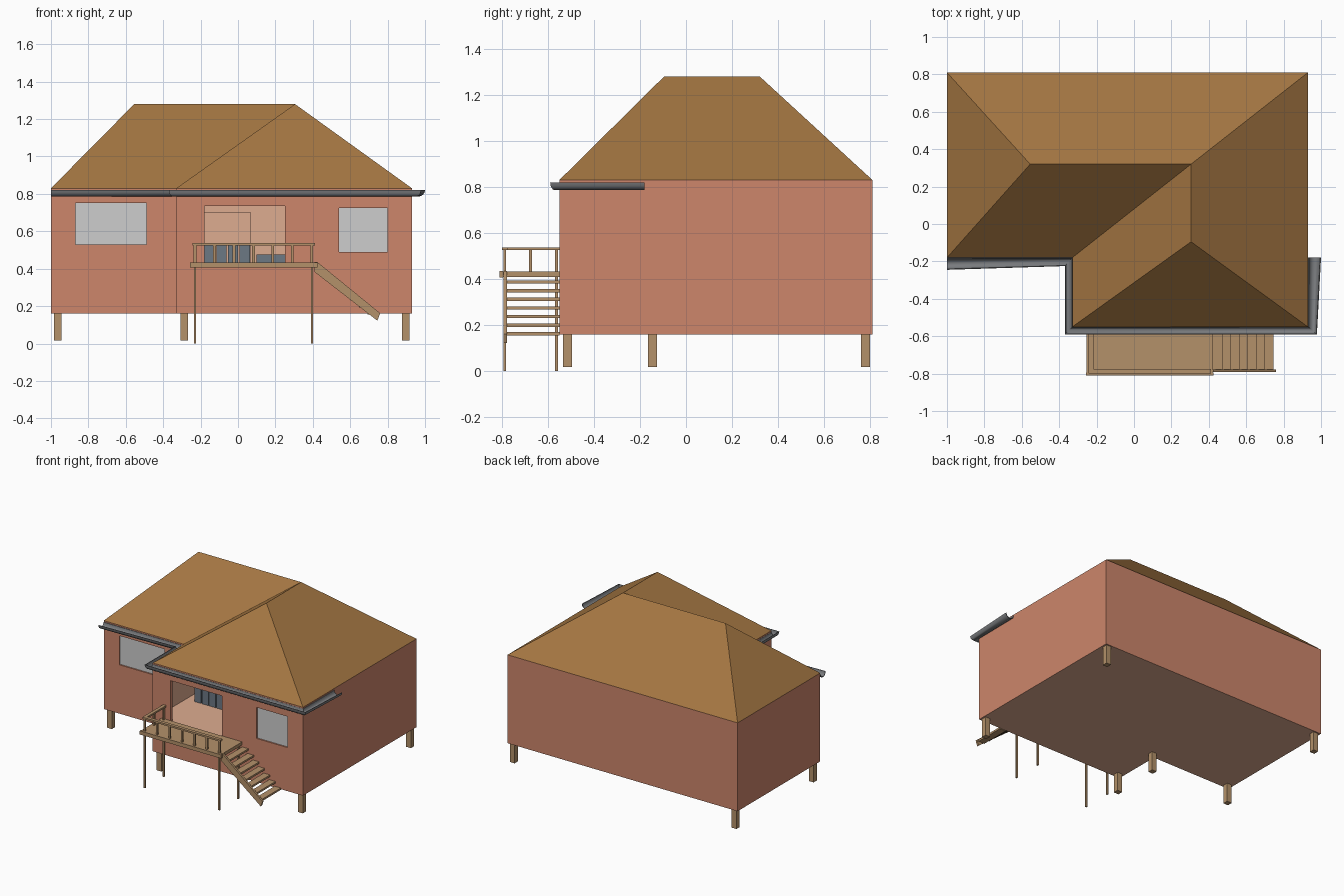
import bpy, bmesh, math
from mathutils import Vector

if "Cube" in bpy.data.objects:
    bpy.data.objects.remove(bpy.data.objects["Cube"])


def material(name, r, g, b):
    lin = [(c / 255 / 12.92) if c < 11 else ((c / 255 + 0.055) / 1.055) ** 2.4 for c in (r, g, b)]
    m = bpy.data.materials.new(name)
    m.diffuse_color = (*lin, 1)
    m.use_nodes = True
    m.node_tree.nodes["Principled BSDF"].inputs["Base Color"].default_value = m.diffuse_color
    return m


WALL = material("terracotta wall", 205, 134, 107)
PEACH = material("peach interior", 222, 172, 144)
ROOF = material("brown roof", 164, 118, 66)
WOOD = material("timber", 180, 145, 106)
GUTTER = material("gutter grey", 122, 124, 127)
GLASS = material("window grey", 205, 205, 205)
SLATE = material("slate furniture", 108, 120, 132)


def mesh_object(name, verts, faces, *mats):
    me = bpy.data.meshes.new(name)
    me.from_pydata(verts, [], faces)
    for m in mats:
        me.materials.append(m)
    bm = bmesh.new()
    bm.from_mesh(me)
    bmesh.ops.recalc_face_normals(bm, faces=bm.faces)
    bm.to_mesh(me)
    bm.free()
    ob = bpy.data.objects.new(name, me)
    bpy.context.collection.objects.link(ob)
    return ob


def prism(name, low, high, *mats):
    n = len(low)
    sides = [(i, (i + 1) % n, (i + 1) % n + n, i + n) for i in range(n)]
    return mesh_object(name, low + high, [tuple(range(n)), tuple(range(n, 2 * n))] + sides, *mats)


def box(name, x0, x1, y0, y1, z0, z1, *mats):
    ring = [(x0, y0), (x1, y0), (x1, y1), (x0, y1)]
    return prism(name, [(x, y, z0) for x, y in ring], [(x, y, z1) for x, y in ring], *mats)


# L-shaped walls with a peach floor underside
PLAN = [(-1, -.18), (-.33, -.18), (-.33, -.55), (.93, -.55), (.93, .81), (-1, .81)]
EAVE, BASE, TOP = .83, .16, 1.28
walls = prism("walls", [(x, y, BASE) for x, y in PLAN], [(x, y, EAVE) for x, y in PLAN], WALL, PEACH)
for p in walls.data.polygons:
    if p.normal.z < -.5:
        p.material_index = 1


def cut(x0, x1, y0, y1, z0, z1, slot):
    c = box("cutter", x0, x1, y0, y1, z0, z1, WALL, PEACH)
    c.hide_render = True
    for p in c.data.polygons:
        p.material_index = slot
    mod = walls.modifiers.new("cut", 'BOOLEAN')
    mod.operation, mod.solver, mod.object = 'DIFFERENCE', 'EXACT', c
    bpy.context.view_layer.objects.active = walls
    bpy.ops.object.modifier_apply(modifier=mod.name)
    bpy.data.objects.remove(c)


# Inner room, doorway and window recesses
cut(-.31, .7, -.53, .3, .42, .8, 1)
cut(-.18, .25, -.57, -.52, .42, .735, 0)
for name, x0, x1, y, z0, z1 in [("left_window", -.87, -.49, -.18, .53, .75),
                                ("right_window", .54, .80, -.55, .49, .725)]:
    cut(x0, x1, y - .02, y + .015, z0, z1, 0)
    box(name, x0, x1, y + .01, y + .016, z0, z1, GLASS)

# Room furniture
box("room_partition", -.31, .07, .22, .3, .42, .70, PEACH)
for i in range(5):
    x = -.24 + i * .062
    box("cabinet", x, x + .055, -.18, -.02, .42, .53, SLATE)
box("bench", .10, .27, -.1, .05, .42, .475, SLATE)

# Cross-hipped roof
A, B, C = (-.555, .32, TOP), (.305, .32, TOP), (.305, -.095, TOP)
mesh_object("roof", [(x, y, EAVE) for x, y in PLAN] + [A, B, C],
            [(4, 5, 6, 7), (5, 0, 6), (0, 1, 7, 6), (1, 2, 8, 7), (2, 3, 8), (3, 4, 7, 8)], ROOF)

# Half-round gutter following the front eaves: (inner point, outer point)
PATH = [((-1, -.18), (-1, -.245)), ((-.328, -.18), (-.37, -.225)), ((-.328, -.55), (-.37, -.59)),
        ((.93, -.548), (.978, -.59)), ((.93, -.18), (1, -.18))]
STEPS = 8
gv, gf = [], []
for inner, outer in PATH:
    for scale in (1, .86):
        for k in range(STEPS + 1):
            a = math.pi * k / STEPS
            t = .5 - .5 * scale * math.cos(a)
            p = Vector(inner).lerp(Vector(outer), t)
            gv.append((p.x, p.y, .82 - .034 * scale * math.sin(a)))
N = 2 * (STEPS + 1)
ring = list(range(STEPS + 1)) + list(range(N - 1, STEPS, -1))
for s in range(len(PATH) - 1):
    for i in range(N):
        a, b = ring[i], ring[(i + 1) % N]
        gf.append((s * N + a, s * N + b, (s + 1) * N + b, (s + 1) * N + a))
for s in (0, len(PATH) - 1):
    for k in range(STEPS):
        gf.append(tuple(s * N + j for j in (k, k + 1, k + 1 + STEPS + 1, k + STEPS + 1)))
gutter = mesh_object("gutter", gv, gf, GUTTER)
bpy.ops.object.select_all(action='DESELECT')
gutter.select_set(True)
bpy.context.view_layer.objects.active = gutter
bpy.ops.object.shade_smooth_by_angle(angle=math.radians(35))

# House stumps
for x, y in [(-.963, -.145), (-.288, -.145), (-.288, -.515), (.898, -.515), (.898, .78), (-.963, .78)]:
    box("stump", x - .02, x + .02, y - .02, y + .02, .017, BASE, WOOD)

# Deck with legs
box("deck", -.255, .42, -.805, -.55, .408, .432, WOOD)
box("deck_front_edge", -.257, .425, -.81, -.795, .406, .434, WOOD)
for x in (-.23, .395):
    for y in (-.787, -.563):
        box("deck_leg", x - .006, x + .006, y - .006, y + .006, 0, .41, WOOD)

# Railing on the front and left of the deck
box("front_rail", -.24, .412, -.8, -.775, .525, .538, WOOD)
box("side_rail", -.242, -.217, -.8, -.55, .525, .538, WOOD)
for i in range(7):
    x = -.23 + i * .1042
    box("front_baluster", x - .007, x + .007, -.793, -.781, .43, .526, WOOD)
for y in (-.675, -.563):
    box("side_baluster", -.236, -.224, y - .007, y + .007, .43, .526, WOOD)

# Stairs: one stringer and open treads
side = [(.41, .435), (.425, .435), (.76, .162), (.745, .122), (.41, .382)]
prism("stair_stringer", [(x, -.792, z) for x, z in side], [(x, -.777, z) for x, z in side], WOOD)
for i in range(7):
    x, z = .42 + i * .0455, .38 - i * .0375
    box("stair_tread", x, x + .052, -.78, -.55, z, z + .014, WOOD)
